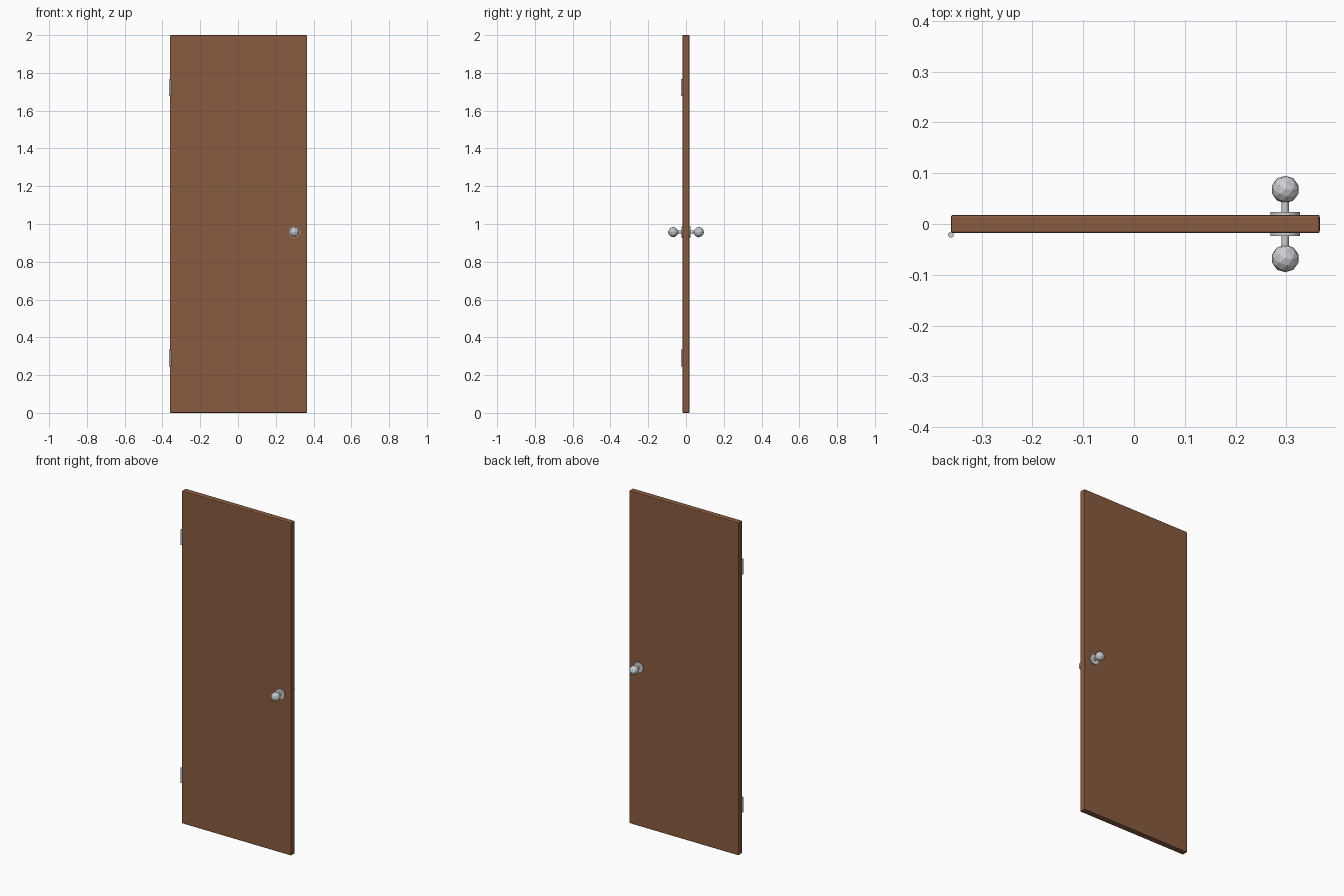
import bpy, math

if "Cube" in bpy.data.objects:
    bpy.data.objects.remove(bpy.data.objects["Cube"])


def material(name, rgb):
    m = bpy.data.materials.new(name)
    m.diffuse_color = (*rgb, 1)
    m.use_nodes = True
    m.node_tree.nodes["Principled BSDF"].inputs["Base Color"].default_value = m.diffuse_color
    return m


wood = material("brown_wood", (0.25, 0.104, 0.05))
metal = material("brushed_metal", (0.6, 0.61, 0.63))


def finish(name, mat):
    ob = bpy.context.object
    ob.name = name
    ob.data.materials.append(mat)
    return ob


def cylinder(name, radius, depth, loc, sides, along_y=False):
    rot = (math.pi / 2, 0, 0) if along_y else (0, 0, 0)
    bpy.ops.mesh.primitive_cylinder_add(vertices=sides, radius=radius, depth=depth,
                                        location=loc, rotation=rot)
    return finish(name, metal)


# Door slab with softened edges
W, T, H = 0.727, 0.0364, 2.0
DOOR_X = 0.0027
bpy.ops.mesh.primitive_cube_add(size=1, location=(DOOR_X, 0, H / 2))
door = finish("door_panel", wood)
door.scale = (W, T, H)
bpy.ops.object.transform_apply(location=False, rotation=False, scale=True)
bevel = door.modifiers.new("soft_edges", 'BEVEL')
bevel.width = 0.0045
bevel.segments = 2

# Knob, stem and backplate on both faces
KX, KZ = 0.298, 0.957
for side, label in ((-1, "front"), (1, "back")):
    cylinder(label + "_backplate", 0.029, 0.0055, (KX, side * 0.0205, KZ), 24, True)
    cylinder(label + "_stem", 0.0073, 0.05, (KX, side * 0.043, KZ), 12, True)
    bpy.ops.mesh.primitive_ico_sphere_add(subdivisions=2, radius=0.0273,
                                          location=(KX, side * 0.068, KZ))
    finish(label + "_knob", metal)

# Hinge barrels on the front left edge
for z, label in ((0.291, "lower"), (1.722, "upper")):
    cylinder(label + "_hinge", 0.0058, 0.091, (DOOR_X - W / 2, -0.0212, z), 12)
